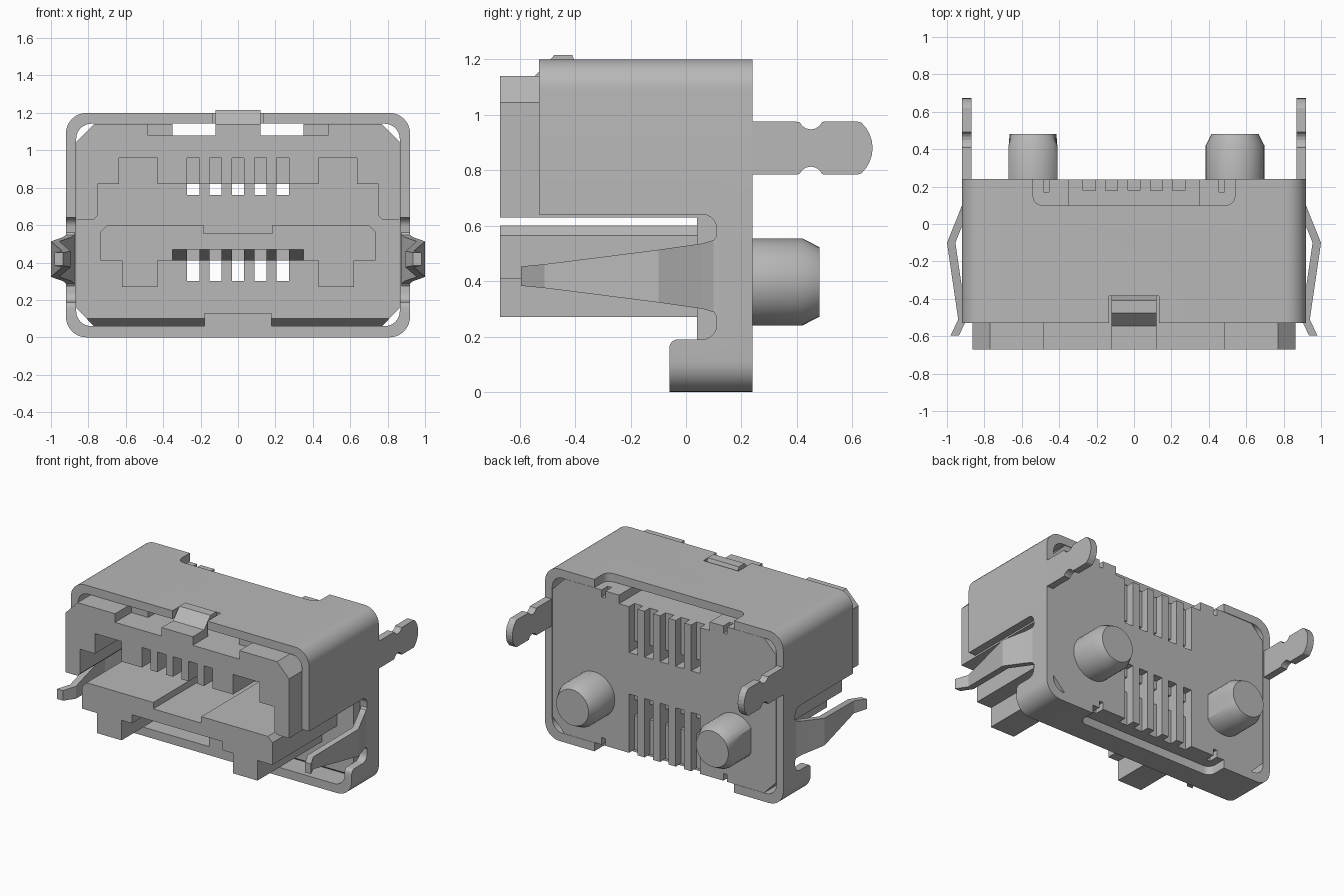
import bpy, bmesh, math

if "Cube" in bpy.data.objects:
    bpy.data.objects.remove(bpy.data.objects["Cube"], do_unlink=True)

grey = bpy.data.materials.new("light grey")
grey.use_nodes = True
grey.diffuse_color = (0.48, 0.48, 0.48, 1)
grey.node_tree.nodes["Principled BSDF"].inputs["Base Color"].default_value = (0.48, 0.48, 0.48, 1)


def finish(name, bm):
    bmesh.ops.recalc_face_normals(bm, faces=bm.faces)
    mesh = bpy.data.meshes.new(name)
    bm.to_mesh(mesh)
    bm.free()
    mesh.materials.append(grey)
    obj = bpy.data.objects.new(name, mesh)
    bpy.context.collection.objects.link(obj)
    return obj


def extrude(name, points, axis, start, end):
    """Prism from a 2D outline: axis x takes (y, z), y takes (x, z), z takes (x, y)."""
    bm = bmesh.new()
    place = {"x": lambda a, b, c: (c, a, b),
             "y": lambda a, b, c: (a, c, b),
             "z": lambda a, b, c: (a, b, c)}[axis]
    low = [bm.verts.new(place(a, b, start)) for a, b in points]
    high = [bm.verts.new(place(a, b, end)) for a, b in points]
    bm.faces.new(low)
    bm.faces.new(high)
    n = len(points)
    for i in range(n):
        j = (i + 1) % n
        bm.faces.new((low[i], low[j], high[j], high[i]))
    return finish(name, bm)


def box(name, x0, x1, y0, y1, z0, z1):
    return extrude(name, [(x0, z0), (x1, z0), (x1, z1), (x0, z1)], "y", y0, y1)


def select_only(obj):
    bpy.ops.object.select_all(action="DESELECT")
    obj.select_set(True)
    bpy.context.view_layer.objects.active = obj


def cut(target, cutter):
    cutter.hide_render = True
    mod = target.modifiers.new("cut", "BOOLEAN")
    mod.operation = "DIFFERENCE"
    mod.solver = "EXACT"
    mod.object = cutter
    select_only(target)
    bpy.ops.object.modifier_apply(modifier=mod.name)
    bpy.data.objects.remove(cutter, do_unlink=True)


def smooth(obj):
    select_only(obj)
    bpy.ops.object.shade_smooth_by_angle(angle=math.radians(30))


def arc(cx, cy, r, a0, a1, steps=8):
    return [(cx + r * math.cos(math.radians(a0 + (a1 - a0) * i / steps)),
             cy + r * math.sin(math.radians(a0 + (a1 - a0) * i / steps)))
            for i in range(steps + 1)]


def rounded(x0, x1, z0, z1, r, steps=8):
    corners = [(x1 - r, z1 - r), (x0 + r, z1 - r), (x0 + r, z0 + r), (x1 - r, z0 + r)]
    return [p for k, (cx, cz) in enumerate(corners)
            for p in arc(cx, cz, r, 90 * k, 90 * k + 90, steps)]


def mirrored(half):
    return half + [(-x, z) for x, z in reversed(half)]


# Metal shell: rounded tube with open lower sides
shell = extrude("shell", rounded(-.92, .92, 0, 1.2, .11), "y", -.53, .24)
cut(shell, extrude("cutter", rounded(-.865, .865, .06, 1.142, .08), "y", -1, 1))
side = [(-1, .64)] + arc(.06, .59, .05, 90, 0, 5) + arc(.06, .24, .05, 0, -90, 5)
side += arc(-.03, .16, .03, 90, 180, 4) + [(-.06, -.1), (-1, -.1)]
cut(shell, extrude("cutter", side, "x", -2, 2))
# Rear notches in top and bottom, front latch window
for z0, z1 in ((1.1, 1.3), (-.1, .09)):
    cut(shell, extrude("cutter", rounded(-.54, .54, .1, .5, .05, 4), "z", z0, z1))
cut(shell, box("cutter", -.135, .135, -.7, -.385, 1.1, 1.3))
smooth(shell)

# Bent latch tab on top
extrude("latch_tab", [(-.385, 1.15), (-.41, 1.215), (-.475, 1.215), (-.545, 1.14),
                      (-.53, 1.11), (-.47, 1.16), (-.42, 1.14)], "x", -.12, .12)

# Rear body of the housing
rear = extrude("rear_body", mirrored([(.77, .06), (.863, .155), (.863, 1.045), (.77, 1.14)]),
               "y", .04, .238)
cut(rear, extrude("cutter", [(.0, .1), (.0, 0), (.1, 0), (.1, .06), (.04, .1)], "x", -1, 1))
cut(rear, box("cutter", -.35, .35, 0, .3, 1.08, 1.3))

# Upper housing with stepped cavity
upper = extrude("upper_housing", mirrored([
    (.43, .82), (.43, .96), (.635, .96), (.635, .82), (.75, .82), (.75, .65), (.77, .63),
    (.863, .63), (.863, 1.045), (.77, 1.14)]), "y", -.67, .04)
cut(upper, box("cutter", -.35, .35, -.5, .1, 1.08, 1.3))
for s in (-1, 1):
    x0, x1 = sorted((s * .12, s * .48))
    cut(upper, box("cutter", x0, x1, -.8, -.49, 1.08, 1.3))

# Lower tongue with two feet
tongue = extrude("tongue", mirrored([
    (.43, .41), (.43, .27), (.62, .27), (.62, .41), (.735, .41), (.735, .565), (.7, .6),
    (.185, .6), (.185, .555)]), "y", -.67, .04)
cut(tongue, extrude("cutter", [(-.7, .47), (-.67, .47), (-.4, .41), (-.4, .38), (-.7, .38)],
                    "x", -.35, .35))

# Contact slots
for i in range(5):
    x = (i - 2) * .12
    a, b = x - .033, x + .033
    cut(upper, box("cutter", a, b, -.8, .0, .7, .96))
    cut(tongue, box("cutter", a, b, -.8, .0, .3, .47))
    cut(rear, box("cutter", a, b, -.1, .4, .76, .82))
    cut(rear, box("cutter", a, b, -.1, .4, .3, .41))
    cut(rear, box("cutter", a, b, .18, .4, .8, 1.2))
    cut(rear, box("cutter", a, b, .18, .4, .0, .47))

# Small keying nicks in the rear edges
for x in (-.47, .47):
    for z0, z1 in ((1.09, 1.2), (0, .11)):
        cut(rear, box("cutter", x - .015, x + .015, .17, .4, z0, z1))

# Key block at the bottom front
box("bottom_key", -.18, .18, -.06, .04, .06, .13)

# Side spring arms: stations of y, outer x, half height
stations = [(.13, .92, .17), (.1, .92, .13), (.06, .935, .118), (-.1, 1.0, .095),
            (-.51, .94, .043), (-.595, .98, .035)]
for s, label in ((1, "left"), (-1, "right")):
    bm = bmesh.new()
    rings = []
    for y, x, h in stations:
        rings.append([bm.verts.new((s * (x - dx), y, .418 + dz))
                      for dx, dz in ((0, -h), (0, h), (.045, h), (.045, -h))])
    for r0, r1 in zip(rings, rings[1:]):
        for k in range(4):
            m = (k + 1) % 4
            bm.faces.new((r0[k], r0[m], r1[m], r1[k]))
    bm.faces.new(rings[0])
    bm.faces.new(rings[-1])
    finish(label + "_spring_arm", bm)

    # Board lock tail with waist notches and rounded end
    tail = [(.2, .785), (.39, .785)] + arc(.45, .768, .045, 157, 23, 6)
    tail += [(.5, .785), (.62, .785)] + arc(.55, .88, .123, -48, 48, 8)
    tail += [(.62, .975), (.5, .975)] + arc(.45, .992, .045, -23, -157, 6) + [(.39, .975), (.2, .975)]
    extrude(label + "_board_lock", tail, "x", *sorted((s * .87, s * .92)))

# Locating pegs: one round, one with flattened sides
for label, cx, limit in (("round_peg", .54, .157), ("flat_peg", -.54, .13)):
    bm = bmesh.new()
    rings = []
    for y, r in ((.23, .157), (.42, .157), (.482, .125)):
        ring = []
        for px, pz in arc(0, 0, r, 0, 360, 32)[:-1]:
            px = max(-limit, min(limit, px))
            ring.append(bm.verts.new((cx + px, y, .397 + pz)))
        rings.append(ring)
    for r0, r1 in zip(rings, rings[1:]):
        for k in range(32):
            m = (k + 1) % 32
            bm.faces.new((r0[k], r0[m], r1[m], r1[k]))
    bm.faces.new(rings[0])
    bm.faces.new(rings[-1])
    smooth(finish(label, bm))
